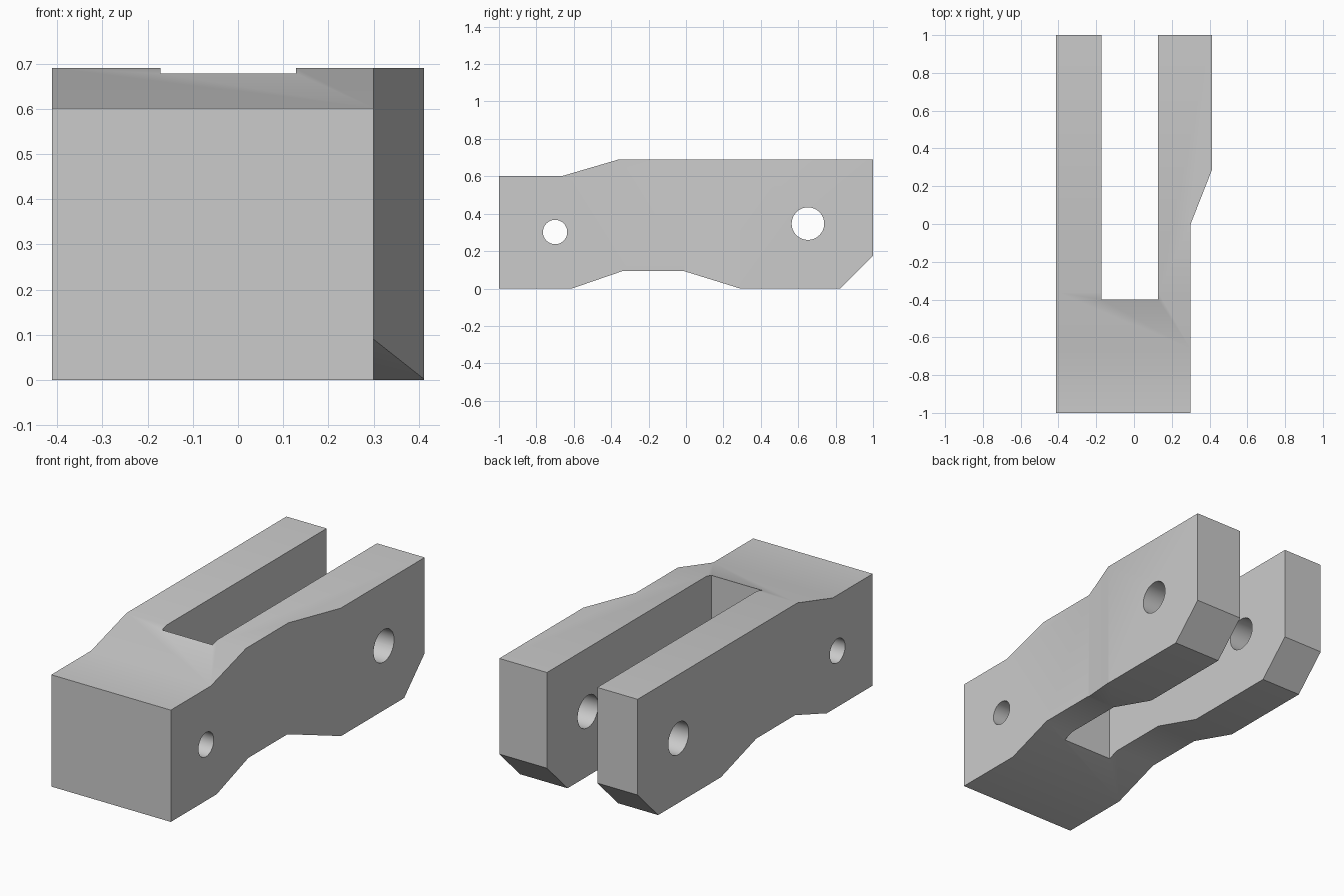
import bpy
import bmesh
import math

cube = bpy.data.objects.get("Cube")
if cube:
    bpy.data.objects.remove(cube, do_unlink=True)

grey = bpy.data.materials.new("plain grey")
grey.use_nodes = True
colour = (0.6, 0.6, 0.6, 1)
grey.diffuse_color = colour
grey.node_tree.nodes["Principled BSDF"].inputs["Base Color"].default_value = colour


def prism(name, points, place, direction):
    """Extrude a flat outline, placed in space by a function, along a direction."""
    bm = bmesh.new()
    face = bm.faces.new([bm.verts.new(place(a, b)) for a, b in points])
    out = bmesh.ops.extrude_face_region(bm, geom=[face])
    verts = [v for v in out["geom"] if isinstance(v, bmesh.types.BMVert)]
    bmesh.ops.translate(bm, verts=verts, vec=direction)
    bmesh.ops.recalc_face_normals(bm, faces=bm.faces)
    mesh = bpy.data.meshes.new(name)
    bm.to_mesh(mesh)
    bm.free()
    mesh.materials.append(grey)
    obj = bpy.data.objects.new(name, mesh)
    bpy.context.collection.objects.link(obj)
    return obj


def circle(y, z, r, sides=48):
    steps = [math.tau * i / sides for i in range(sides)]
    return [(y + r * math.cos(t), z + r * math.sin(t)) for t in steps]


# Forked body: side outline extruded across the width
side = [(-1, 0), (-0.61, 0), (-0.34, 0.093), (-0.01, 0.093), (0.29, 0), (0.825, 0),
        (1, 0.175), (1, 0.69), (-0.36, 0.69), (-0.66, 0.602), (-1, 0.602)]
body = prism("fork_body", side, lambda y, z: (-0.412, y, z), (0.824, 0, 0))

# Cutters: slot between the arms, narrow front on one side, and two pin holes
slot = [(-0.172, -0.4), (0.128, -0.4), (0.128, 1.2), (-0.172, 1.2)]
step = [(0.3, -1.2), (0.6, -1.2), (0.6, 0.285), (0.412, 0.285), (0.3, 0)]
cutters = [prism(name, outline, lambda x, y: (x, y, -0.2), (0, 0, 1.2))
           for name, outline in (("slot_cutter", slot), ("side_step_cutter", step))]
cutters += [prism(name, circle(*hole), lambda y, z: (-0.7, y, z), (1.4, 0, 0))
            for name, hole in (("front_hole_cutter", (-0.7, 0.302, 0.065)),
                               ("rear_hole_cutter", (0.652, 0.347, 0.087)))]

bpy.context.view_layer.objects.active = body
body.select_set(True)
for cutter in cutters:
    cut = body.modifiers.new(cutter.name, "BOOLEAN")
    cut.operation = "DIFFERENCE"
    cut.solver = "EXACT"
    cut.object = cutter
    bpy.ops.object.modifier_apply(modifier=cut.name)
    bpy.data.objects.remove(cutter, do_unlink=True)

# Soft bends with sharp corners
bpy.ops.object.select_all(action="DESELECT")
body.select_set(True)
bpy.ops.object.shade_smooth_by_angle(angle=math.radians(30))
weighted = body.modifiers.new("even_shading", "WEIGHTED_NORMAL")
weighted.keep_sharp = True
